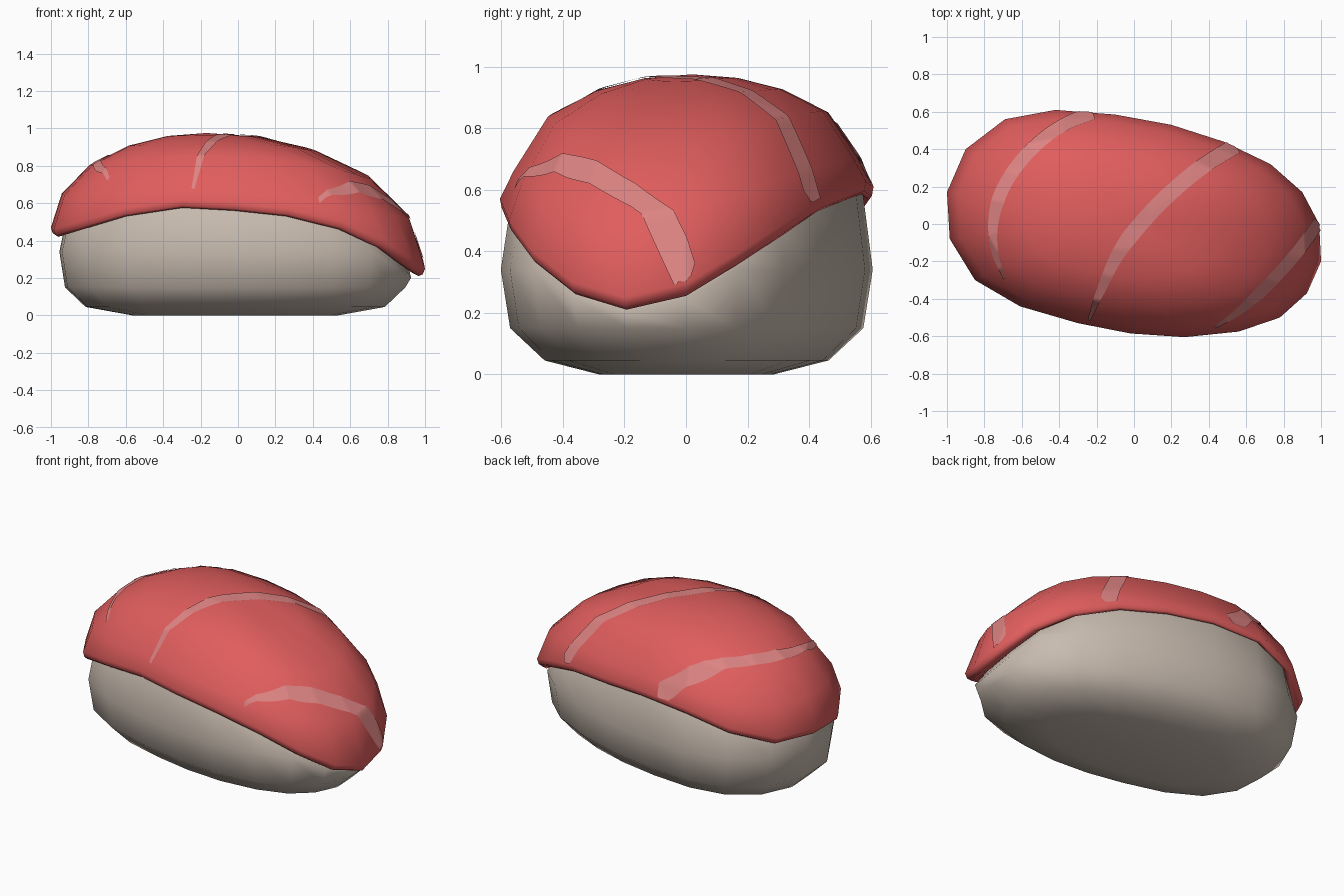
import bpy, bmesh
from mathutils import Vector
from mathutils.bvhtree import BVHTree

if "Cube" in bpy.data.objects:
    bpy.data.objects.remove(bpy.data.objects["Cube"])

# Rim of the topping: x, y and height of its lower edge
RIM = [(-1, .17, .43), (-.9, .4, .43), (-.69, .56, .5), (-.42, .61, .57), (-.1, .585, .585),
       (.2, .53, .565), (.48, .44, .53), (.73, .32, .45), (.9, .17, .355), (.99, 0, .255),
       (1, -.2, .21), (.925, -.37, .26), (.78, -.5, .36), (.56, -.575, .46), (.27, -.605, .53),
       (-.02, -.585, .56), (-.3, -.53, .575), (-.61, -.44, .53), (-.85, -.3, .46), (-.985, -.08, .42)]
CX, CY, TOP = -.17, .02, .975


def material(name, rgb):
    m = bpy.data.materials.new(name)
    m.diffuse_color = (*rgb, 1)
    m.use_nodes = True
    m.node_tree.nodes["Principled BSDF"].inputs["Base Color"].default_value = m.diffuse_color
    return m


def finish(bm, name, mat):
    for f in bm.faces:
        f.smooth = True
    me = bpy.data.meshes.new(name)
    bm.to_mesh(me)
    me.materials.append(mat)
    ob = bpy.data.objects.new(name, me)
    bpy.context.collection.objects.link(ob)
    return ob


def loft(rings, low, high):
    """Skin closed rings, with a fan to a centre point at each end."""
    bm = bmesh.new()
    rows = [[bm.verts.new(p) for p in ring] for ring in rings]
    n = len(RIM)
    for a, b in zip(rows, rows[1:]):
        for i in range(n):
            j = (i + 1) % n
            bm.faces.new((a[i], a[j], b[j], b[i]))
    for row, tip in ((rows[0], low), (rows[-1], high)):
        v = bm.verts.new(tip)
        for i in range(n):
            bm.faces.new((row[i], row[(i + 1) % n], v))
    bmesh.ops.recalc_face_normals(bm, faces=bm.faces[:])
    return bm


def shrink(p, s, z):
    return (CX + s * (p[0] - CX), CY + s * (p[1] - CY), z)


def dome(s, drop=0):
    ring = []
    for p in RIM:
        f = (1 - s * s) ** .5
        if s == .93:                       # sides are flatter than the ends
            f = .21 + .15 * p[0] ** 2
        z0 = p[2] + .04
        ring.append(shrink(p, s, z0 + (TOP - z0) * f - drop))
    return ring


red = material("salmon red", (.75, .11, .11))
pink = material("pale pink", (.72, .23, .225))
cream = material("rice beige", (.58, .5, .43))

# Rice block
rings = []
for sx, sy, z in ((.55, .47, 0), (.8, .76, .045), (.91, .945, .15), (.94, .995, .34)):
    rings.append([(p[0] * sx - .015, p[1] * sy, min(z, p[2] - .01)) for p in RIM])
rings.append([(p[0] * .915 - .015, p[1] * .94, p[2] + .03) for p in RIM])
rings += [dome(.7, .1), dome(.4, .1)]
finish(loft(rings, (0, 0, 0), (CX, CY, TOP - .1)), "rice", cream)

# Fish slice: thin underside, rolled rim and dome
rings = [dome(.5, .07), [shrink(p, .93, p[2] + .025) for p in RIM],
         [shrink(p, .97, p[2]) for p in RIM], [shrink(p, .99, p[2] + .01) for p in RIM]]
rings += [dome(s) for s in (1, .93, .75, .5, .25)]
fish = loft(rings, (CX, CY, TOP - .07), (CX, CY, TOP))
tree = BVHTree.FromBMesh(fish)
finish(fish, "fish_slice", red)


def smooth_path(pts, steps):
    """Catmull-Rom samples through the points."""
    p = [Vector(q) for q in pts]
    p = [2 * p[0] - p[1]] + p + [2 * p[-1] - p[-2]]
    out = []
    for i in range(1, len(p) - 2):
        for k in range(steps):
            t = k / steps
            a, b, c, d = p[i - 1:i + 3]
            out.append(.5 * (2 * b + (c - a) * t + (2 * a - 5 * b + 4 * c - d) * t * t
                             + (3 * b - a - 3 * c + d) * t ** 3))
    return out + [p[-2]]


def stripe(name, pts, width):
    """Tapered thin band laid on the dome, drawn in plan."""
    path = smooth_path(pts, 16)
    bm = bmesh.new()
    n, cols = len(path), 6
    rows = []
    for i, q in enumerate(path):
        d = (path[min(i + 1, n - 1)] - path[max(i - 1, 0)]).normalized()
        side = Vector((-d.y, d.x))
        w = width * min(1, .2 + 2 * i / n)
        row = []
        for k in range(cols + 1):
            u = q + side * w * (k / cols - .5)
            hit = None
            for _ in range(60):            # pull points outside the rim back in
                hit, nor, _i, _d = tree.ray_cast(Vector((u.x, u.y, 3)), Vector((0, 0, -1)))
                if hit:
                    break
                u = u + (Vector((CX, CY)) - u) * .004
            out = (hit - Vector((CX, CY, .3))).normalized()
            row.append(bm.verts.new(hit + (nor + out).normalized() * .005))
        rows.append(row)
    for a, b in zip(rows, rows[1:]):
        for k in range(cols):
            bm.faces.new((a[k], b[k], b[k + 1], a[k + 1]))
    bm.normal_update()
    for f in bm.faces:
        if f.normal.z < 0:
            f.normal_flip()
    finish(bm, name, pink)


# Fat lines across the fish
stripe("stripe_left", [(-.69, -.29), (-.74, -.15), (-.75, 0), (-.715, .15), (-.63, .3),
                       (-.5, .44), (-.36, .535), (-.22, .59)], .07)
stripe("stripe_middle", [(-.24, -.51), (-.18, -.36), (-.08, -.15), (.06, .03), (.21, .18),
                         (.37, .31), (.54, .415)], .085)
stripe("stripe_right", [(.43, -.55), (.55, -.47), (.67, -.365), (.8, -.23), (.9, -.11),
                        (.985, .01)], .065)
